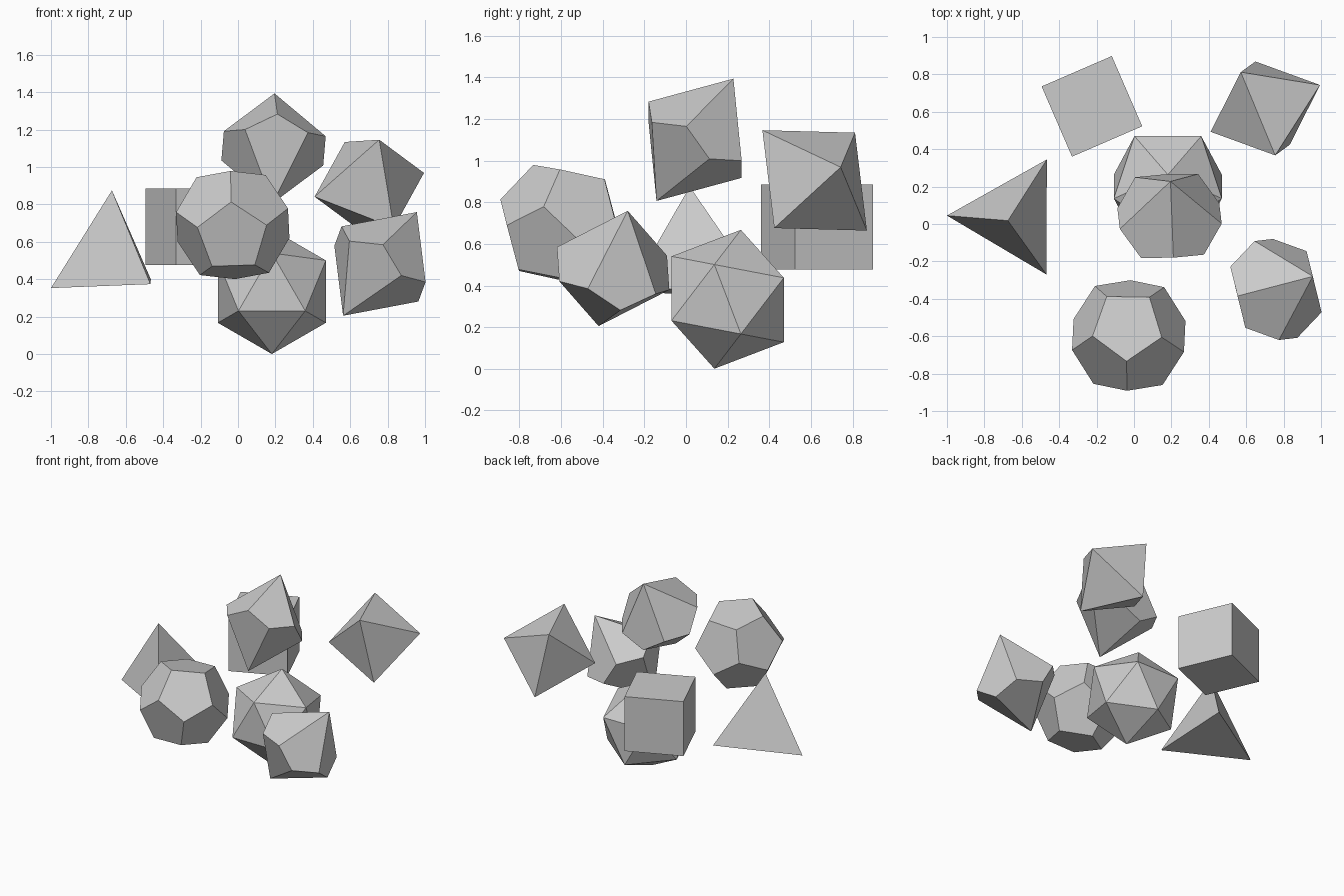
import bpy, bmesh, math
from mathutils import Vector, Matrix

if "Cube" in bpy.data.objects:
    bpy.data.objects.remove(bpy.data.objects["Cube"])

PHI = (1 + 5 ** 0.5) / 2
S = (-1, 1)


def hull(name, pts, frame=Matrix.Identity(3), centre=(0, 0, 0)):
    """Flat-faced solid from the convex hull of points, placed by axes and centre."""
    bm = bmesh.new()
    for p in pts:
        bm.verts.new(frame @ Vector(p))
    bmesh.ops.convex_hull(bm, input=bm.verts[:])
    # merge coplanar triangles into full faces
    bmesh.ops.dissolve_limit(bm, angle_limit=math.radians(3),
                             verts=bm.verts[:], edges=bm.edges[:])
    bmesh.ops.recalc_face_normals(bm, faces=bm.faces[:])
    me = bpy.data.meshes.new(name)
    bm.to_mesh(me)
    bm.free()
    ob = bpy.data.objects.new(name, me)
    ob.location = centre
    bpy.context.collection.objects.link(ob)
    return ob


def axes(z, toward):
    """Frame with local z along z and local x leaning toward the given direction."""
    z = Vector(z).normalized()
    x = Vector(toward)
    x = (x - z * x.dot(z)).normalized()
    return Matrix((x, z.cross(x), z)).transposed()


def cyclic(a, b):
    """Points (0, a, b) with all signs and cyclic orders."""
    out = []
    for i in S:
        for j in S:
            p = (0, a * i, b * j)
            out += [p, (p[2], p[0], p[1]), (p[1], p[2], p[0])]
    return out


# four-sided die
hull("four_sided_die", [(-1, .045, .353), (-.674, .018, .875),
                        (-.466, .345, .40), (-.468, -.27, .374)])

# six-sided die
h = .2045
hull("six_sided_die", [(h * i, h * j, h * k) for i in S for j in S for k in S],
     Matrix.Rotation(math.radians(23.4), 3, 'Z'), (-.225, .629, .681))

# eight-sided die: three half-diagonals
half = [Vector(v) for v in ((.053, -.251, .241), (-.131, .194, .229), (.2925, .125, .0635))]
hull("eight_sided_die", [v * s for v in half for s in S], centre=(.702, .618, .905))


# ten-sided dice: kite-faced solids with a zigzag belt
def ten_sided(name, axis, toward, centre, H=.347, r=.287):
    c = math.cos(math.pi / 5)
    b = H * (1 - c) / (1 + c)
    pts = [(0, 0, H), (0, 0, -H)]
    for i in range(10):
        a = i * math.pi / 5
        pts.append((r * math.cos(a), r * math.sin(a), b if i % 2 == 0 else -b))
    hull(name, pts, axes(axis, toward), centre)


ten_sided("ten_sided_die_upper", (.005, .185, .294), (.02, -.242, .152), (.19, .043, 1.10))
ten_sided("ten_sided_die_side", (.197, .07, .277), (-.005, -.29, .077), (.759, -.35, .482))

# twelve-sided die
s = .185
d12 = [(s * i, s * j, s * k) for i in S for j in S for k in S] + cyclic(s / PHI, s * PHI)
hull("twelve_sided_die", d12, axes((-.035, -.724, .689), (.999, -.017, .033)),
     (-.028, -.596, .69))

# twenty-sided die
e = .1785
hull("twenty_sided_die", cyclic(e, e * PHI),
     Matrix.Rotation(math.radians(20.9), 3, 'X'), (.181, .2, .334))
